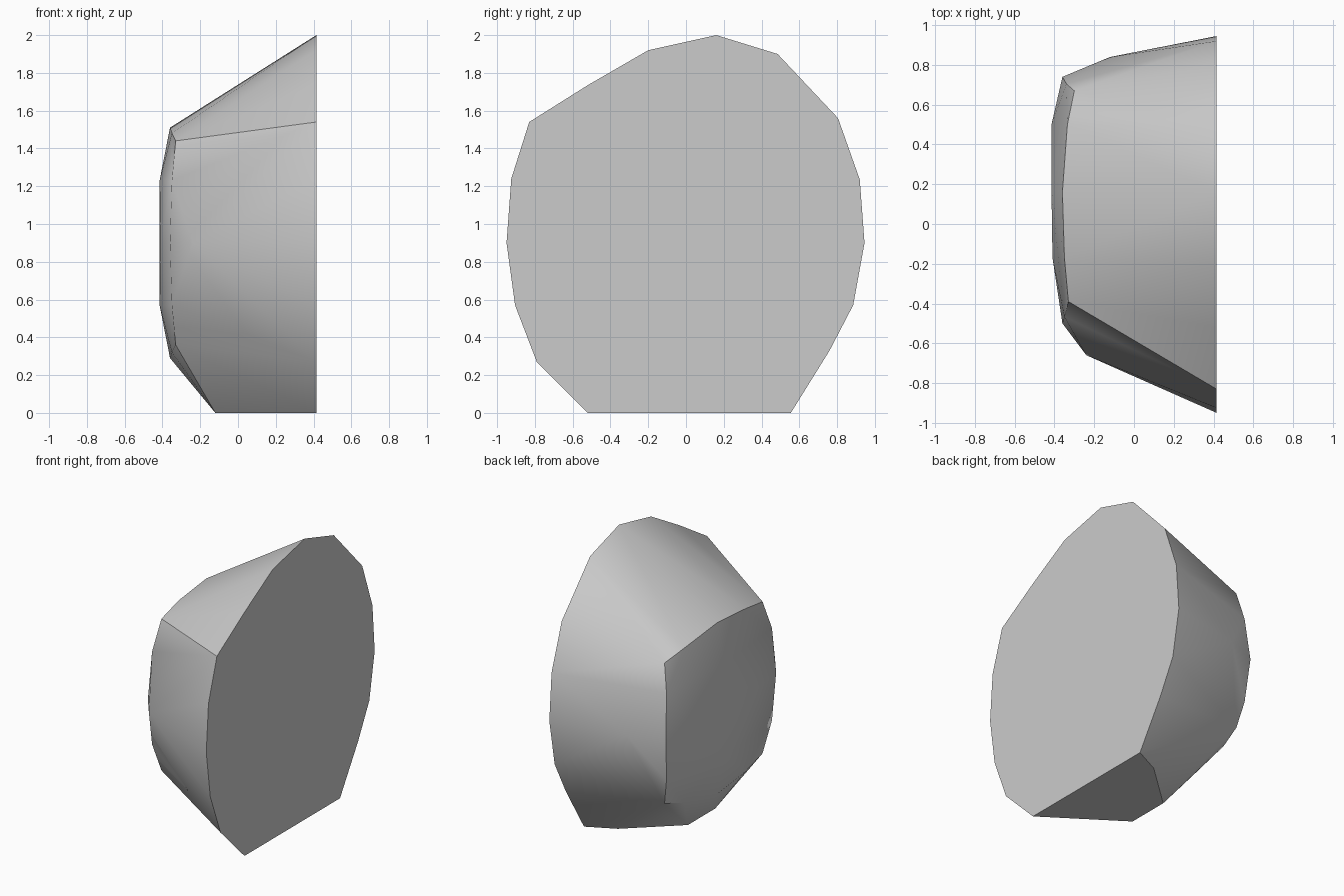
import bpy
import bmesh
from math import radians

MIDDLE = 0.9      # height of the widest part
CUT = 0.415       # position of the flat cut side


def make_material(name, colour):
    material = bpy.data.materials.new(name)
    material.use_nodes = True
    material.diffuse_color = colour
    shader = material.node_tree.nodes["Principled BSDF"]
    shader.inputs["Base Color"].default_value = colour
    return material


def mirrored_about_middle(points):
    """Repeat (x, y, offset) points above and below the middle height."""
    result = []
    for x, y, offset in points:
        for side in ((1, -1) if offset else (1,)):
            result.append((x, y, MIDDLE + side * offset))
    return result


def convex_stone(name, points, material):
    """Wrap a convex shell around the points and shade it softly."""
    bm = bmesh.new()
    for point in points:
        bm.verts.new(point)
    hull = bmesh.ops.convex_hull(bm, input=bm.verts[:])
    inner = set(hull["geom_interior"]) | set(hull["geom_unused"])
    unused = [v for v in inner if isinstance(v, bmesh.types.BMVert)]
    bmesh.ops.delete(bm, geom=unused, context="VERTS")
    bmesh.ops.dissolve_limit(bm, angle_limit=radians(1),
                             verts=bm.verts[:], edges=bm.edges[:])
    bmesh.ops.recalc_face_normals(bm, faces=bm.faces[:])
    mesh = bpy.data.meshes.new(name)
    bm.to_mesh(mesh)
    bm.free()
    mesh.materials.append(material)
    stone = bpy.data.objects.new(name, mesh)
    bpy.context.collection.objects.link(stone)
    bpy.ops.object.select_all(action="DESELECT")
    stone.select_set(True)
    bpy.context.view_layer.objects.active = stone
    bpy.ops.object.shade_smooth_by_angle(angle=radians(30))
    return stone


default_cube = bpy.data.objects.get("Cube")
if default_cube:
    bpy.data.objects.remove(default_cube, do_unlink=True)

# Rim of the flat cut side, as (y, z)
rim_profile = [
    (-.52, 0), (-.79, .27), (-.905, .57), (-.95, .9), (-.925, 1.24),
    (-.83, 1.54), (-.52, 1.735), (-.2, 1.92), (.16, 2), (.485, 1.9),
    (.805, 1.56), (.92, 1.235), (.945, .9), (.885, .57), (.76, .33),
    (.555, 0),
]
rim = [(CUT, y, z) for y, z in rim_profile]

# Rounded far side: edge ring and shallow bulge, as (x, y, height offset)
edge_ring = mirrored_about_middle([
    (-.3, .67, .5), (-.335, .5, .55), (-.36, .16, .61), (-.35, -.17, .58),
    (-.33, -.39, .54), (-.35, -.467, .33), (-.36, -.5, 0),
    (-.36, .74, 0), (-.34, .705, .31),
])
bulge = mirrored_about_middle([
    (-CUT, .5, 0), (-CUT, .16, .33), (-.41, -.17, 0), (-CUT, .16, 0),
])

# Single corners on the front and back flanks
flank_corners = [(-.24, -.66, MIDDLE), (-.12, .84, MIDDLE)]

# Flat base that rests on the ground
base_corners = [(-.12, -.157, 0), (-.12, .15, 0), (.217, .457, 0)]

stone_grey = make_material("stone grey", (0.6, 0.6, 0.6, 1))
convex_stone("cut_stone", rim + edge_ring + bulge + flank_corners + base_corners,
             stone_grey)
